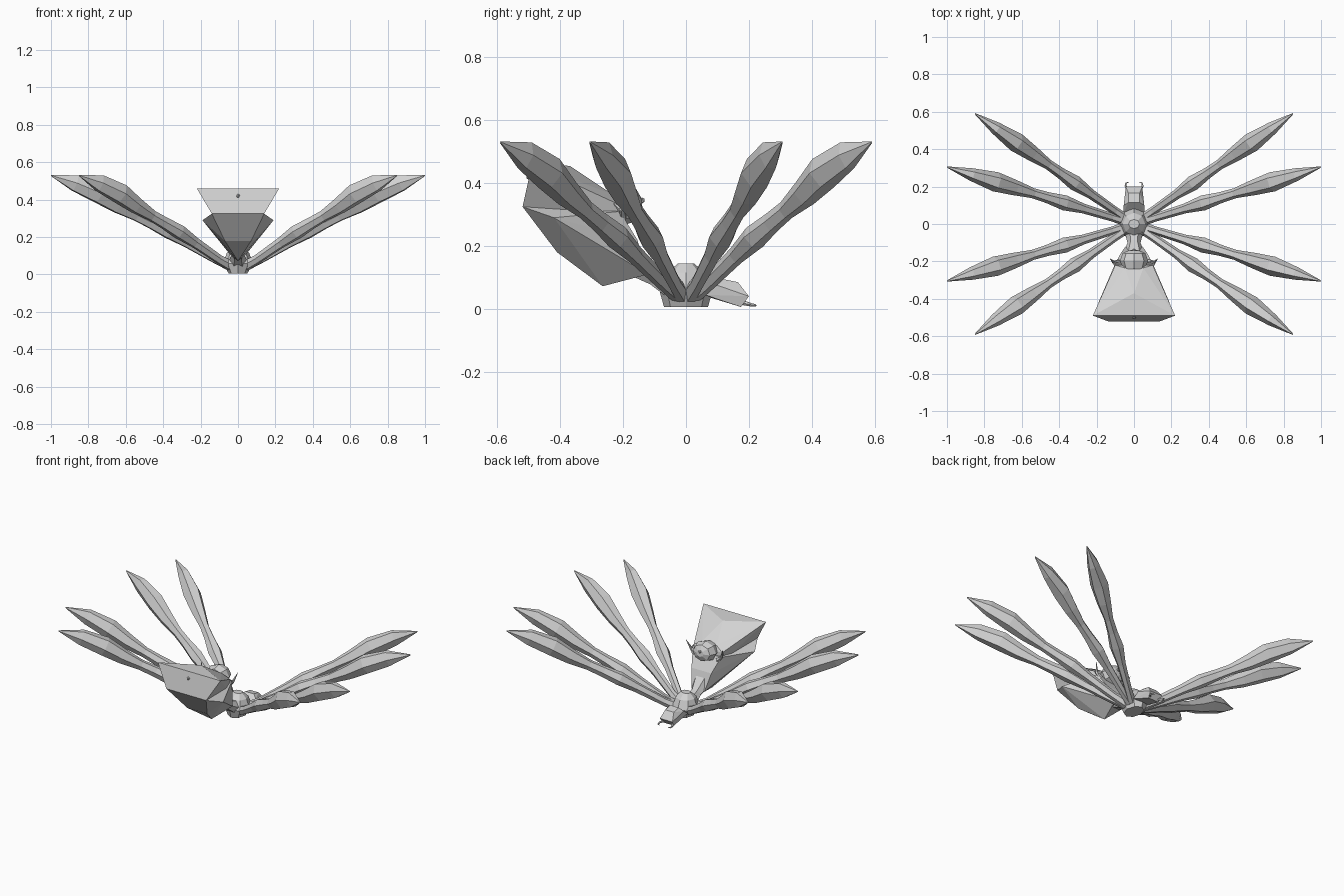
import bpy, bmesh, math
from mathutils import Vector

if "Cube" in bpy.data.objects:
    bpy.data.objects.remove(bpy.data.objects["Cube"])

grey = bpy.data.materials.new("light grey")
grey.diffuse_color = (0.65, 0.65, 0.65, 1)
grey.use_nodes = True
grey.node_tree.nodes["Principled BSDF"].inputs["Base Color"].default_value = grey.diffuse_color


def finish(name, bm):
    bmesh.ops.recalc_face_normals(bm, faces=bm.faces[:])
    me = bpy.data.meshes.new(name)
    bm.to_mesh(me)
    bm.free()
    me.materials.append(grey)
    ob = bpy.data.objects.new(name, me)
    bpy.context.collection.objects.link(ob)
    return ob


def hull(name, half):
    """Convex faceted body from points on the +x side, mirrored to -x."""
    bm = bmesh.new()
    for x, y, z in half:
        bm.verts.new((x, y, z))
        if x > 0:
            bm.verts.new((-x, y, z))
    res = bmesh.ops.convex_hull(bm, input=bm.verts[:])
    junk = [v for v in set(res["geom_interior"] + res["geom_unused"])
            if isinstance(v, bmesh.types.BMVert)]
    bmesh.ops.delete(bm, geom=junk, context='VERTS')
    return finish(name, bm)


def loft(name, path, radii, sides=6):
    """Tapered faceted limb along a path; radii are (sideways, upwards)."""
    bm = bmesh.new()
    pts = [Vector(p) for p in path]
    rings = []
    for i, p in enumerate(pts):
        d = (pts[min(i + 1, len(pts) - 1)] - pts[max(i - 1, 0)]).normalized()
        side = d.cross(Vector((0, 0, 1)))
        side = side.normalized() if side.length > 0.3 else Vector((1, 0, 0))
        up = side.cross(d)
        w, h = radii[i]
        rings.append([bm.verts.new(p + side * w * math.cos(a) + up * h * math.sin(a))
                      for a in (2 * math.pi * k / sides for k in range(sides))])
    for r, s in zip(rings, rings[1:]):
        for k in range(sides):
            n = (k + 1) % sides
            bm.faces.new((r[k], r[n], s[n], s[k]))
    bm.faces.new(rings[0])
    bm.faces.new(rings[-1])
    return finish(name, bm)


def ball(name, centre, size):
    bm = bmesh.new()
    bmesh.ops.create_icosphere(bm, subdivisions=1, radius=1)
    for v in bm.verts:
        v.co = Vector([c + s * k for c, s, k in zip(centre, size, v.co)])
    return finish(name, bm)


# eight raised legs: fraction of reach, height, half width, half thickness
PROFILE = [(0.03, 0.04, 0.025, 0.03), (0.12, 0.082, 0.022, 0.025),
           (0.27, 0.17, 0.026, 0.03), (0.37, 0.228, 0.041, 0.04),
           (0.46, 0.274, 0.03, 0.034), (0.54, 0.314, 0.027, 0.032),
           (0.64, 0.368, 0.042, 0.046), (0.74, 0.432, 0.053, 0.058),
           (0.87, 0.489, 0.034, 0.05), (1.0, 0.53, 0.003, 0.003)]
for sx, a in ((1, "right"), (-1, "left")):
    for tx, ty, b in ((0.85, 0.59, "rear"), (1.0, 0.305, "rear_middle"),
                      (1.0, -0.305, "front_middle"), (0.85, -0.59, "front")):
        loft(f"{b}_{a}_leg",
             [(sx * tx * t, ty * t, z) for t, z, w, h in PROFILE],
             [(w, h) for t, z, w, h in PROFILE])

# thorax and waist
loft("thorax", [(0, 0, 0.006), (0, 0, 0.06), (0, 0, 0.115), (0, 0, 0.145)],
     [(0.05, 0.07), (0.08, 0.085), (0.06, 0.06), (0.03, 0.025)], 8)
loft("waist", [(0, -0.04, 0.07), (0, -0.10, 0.10), (0, -0.17, 0.15)],
     [(0.05, 0.045), (0.035, 0.03), (0.06, 0.05)])

# head with two curved jaws
hull("head", [(0.055, 0.06, 0.045), (0.055, 0.10, 0.075), (0.03, 0.115, 0.095),
              (0.03, 0.165, 0.085), (0.044, 0.20, 0.04), (0.038, 0.175, 0.006),
              (0.04, 0.08, 0.035)])
for sx, a in ((1, "right"), (-1, "left")):
    loft(f"{a}_jaw", [(sx * 0.03, 0.18, 0.02), (sx * 0.046, 0.203, 0.014),
                      (sx * 0.042, 0.22, 0.011), (sx * 0.028, 0.224, 0.01)],
         [(0.008, 0.008), (0.006, 0.006), (0.004, 0.004), (0.001, 0.001)], 5)

# abdomen: flared upper wedge over a keeled belly
hull("abdomen_top", [(0.22, -0.49, 0.46), (0.14, -0.52, 0.325), (0, -0.37, 0.455),
                     (0.10, -0.22, 0.335), (0.05, -0.235, 0.365), (0.13, -0.38, 0.32),
                     (0.08, -0.21, 0.25)])
hull("abdomen_belly", [(0.19, -0.42, 0.29), (0.14, -0.52, 0.325), (0.07, -0.41, 0.18),
                       (0, -0.265, 0.072), (0.045, -0.12, 0.11), (0.07, -0.155, 0.22),
                       (0.10, -0.21, 0.31)])
ball("abdomen_tail_knob", (0, -0.498, 0.42), (0.011, 0.011, 0.011))

# rounded knob and hooks at the inner end of the abdomen
loft("abdomen_knob", [(0, -0.24, 0.33), (0, -0.195, 0.33), (0, -0.155, 0.332), (0, -0.14, 0.334)],
     [(0.06, 0.05), (0.075, 0.062), (0.06, 0.05), (0.025, 0.02)], 8)
ball("abdomen_knob_dot", (0, -0.14, 0.345), (0.01, 0.01, 0.01))
for sx, a in ((1, "right"), (-1, "left")):
    for k, (ex, ey, ez) in enumerate(((0.128, -0.185, 0.37), (0.10, -0.235, 0.34))):
        loft(f"{a}_hook_{k + 1}",
             [(sx * 0.08, -0.20, 0.29), (sx * 0.108, -0.205, 0.315), (sx * ex, ey, ez)],
             [(0.013, 0.013), (0.009, 0.009), (0.001, 0.001)], 5)
